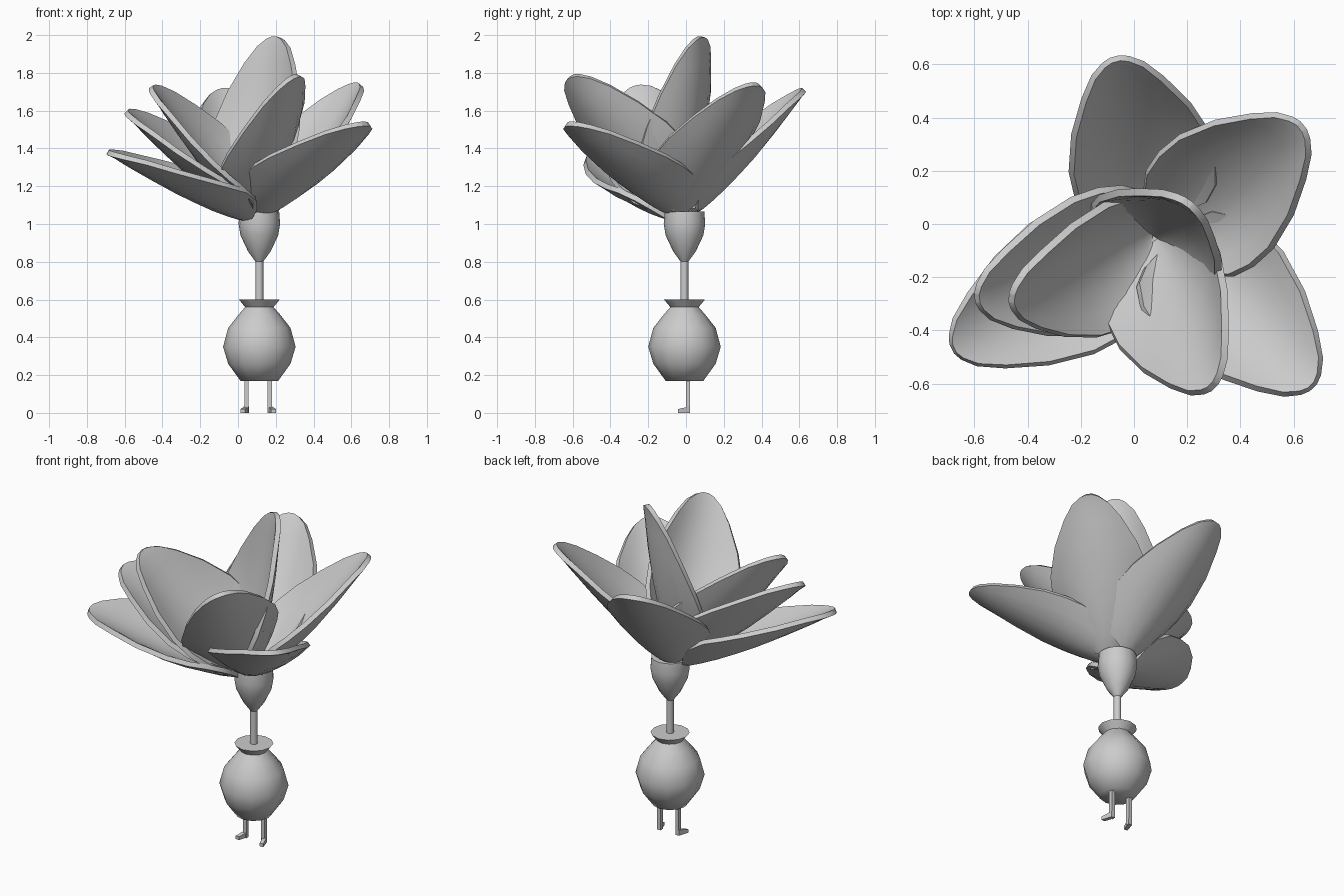
import bpy, bmesh, math
from mathutils import Vector

if "Cube" in bpy.data.objects:
    bpy.data.objects.remove(bpy.data.objects["Cube"])

CX, CY = 0.113, -0.008   # axis of the pot and stem


def finish(bm, name, angle=40):
    bmesh.ops.recalc_face_normals(bm, faces=bm.faces)
    me = bpy.data.meshes.new(name)
    bm.to_mesh(me)
    bm.free()
    ob = bpy.data.objects.new(name, me)
    bpy.context.collection.objects.link(ob)
    bpy.ops.object.select_all(action='DESELECT')
    ob.select_set(True)
    bpy.context.view_layer.objects.active = ob
    bpy.ops.object.shade_smooth_by_angle(angle=math.radians(angle))
    return ob


def lathe(name, profile, sides, angle=40):
    bm = bmesh.new()
    rings = [[bm.verts.new((CX + r * math.cos(2 * math.pi * i / sides),
                            CY + r * math.sin(2 * math.pi * i / sides), z))
              for i in range(sides)] for r, z in profile]
    for a, b in zip(rings, rings[1:]):
        for i in range(sides):
            j = (i + 1) % sides
            bm.faces.new((a[i], a[j], b[j], b[i]))
    bm.faces.new(rings[0])
    bm.faces.new(rings[-1])
    return finish(bm, name, angle)


# Petal outline: (fraction of length, half width, edge height, midrib height)
ROWS = [(0, .05, .01, 0), (.045, .135, .07, -.01), (.11, .20, .11, -.018),
        (.22, .25, .125, -.026), (.34, .272, .11, -.028), (.48, .27, .09, -.028),
        (.67, .225, .06, -.02), (.84, .155, .035, -.01), (.94, .098, .014, 0),
        (.985, .05, .004, 0), (1, .018, 0, 0)]
COLS = 8


def petal(name, base, tip, azimuth):
    """Cupped petal from base to tip, its outer face turned to the azimuth."""
    base, tip = Vector(base), Vector(tip)
    d = tip - base
    length = d.length
    d.normalize()
    a = math.radians(azimuth)
    out = Vector((math.cos(a), math.sin(a), 0))
    n = (-out + Vector((0, 0, out.dot(d) / d.z))).normalized()
    side = d.cross(n)
    bm = bmesh.new()
    grid = []
    for t, w, h, m in ROWS:
        row = []
        for i in range(COLS + 1):
            s = 2 * i / COLS - 1
            row.append(bm.verts.new(base + d * t * length + side * w * s
                                    + n * (m + (h - m) * s * s)))
        grid.append(row)
    for p, q in zip(grid, grid[1:]):
        for i in range(COLS):
            bm.faces.new((p[i], p[i + 1], q[i + 1], q[i]))
    ob = finish(bm, name)
    mod = ob.modifiers.new("thickness", 'SOLIDIFY')
    mod.thickness = 0.028
    mod.offset = 0
    bpy.ops.object.modifier_apply(modifier=mod.name)
    bpy.ops.object.shade_smooth_by_angle(angle=math.radians(40))


# Pot, stem and flower cup
lathe("pot", [(.10, .17), (.165, .26), (.192, .35), (.165, .45), (.11, .52),
              (.075, .56), (.108, .60)], 12, 70)
lathe("stem", [(.021, .57), (.021, .83)], 10)
lathe("flower_cup", [(.02, .80), (.06, .855), (.10, .94), (.11, 1.0), (.105, 1.065)], 16)

# Petals: base, tip, outward direction
PETALS = [
    ("petal_back", (.08, .05, 1.07), (-.07, .62, 1.71), 105),
    ("petal_back_right", (.18, -.03, 1.07), (.63, .365, 1.74), 38),
    ("petal_front_right", (.14, -.07, 1.06), (.67, -.61, 1.53), -45),
    ("petal_front", (.095, -.06, 1.06), (.295, -.61, 1.78), -33),
    ("petal_centre", (.09, -.04, 1.07), (.20, .08, 1.99), 56),
    ("petal_left_upper", (.06, -.03, 1.07), (-.46, -.28, 1.72), 161),
    ("petal_left_middle", (.04, -.02, 1.06), (-.59, -.28, 1.59), 165),
    ("petal_left_lower", (.04, -.04, 1.03), (-.68, -.47, 1.375), 184),
]
for p in PETALS:
    petal(*p)


# Legs with small splayed feet
def box(bm, lo, hi, toe_shift=0):
    for v in bmesh.ops.create_cube(bm, size=1)["verts"]:
        front, top = v.co.y < 0, v.co.z > 0
        x = (lo[0] if v.co.x < 0 else hi[0]) + toe_shift * front
        z = hi[2] if top else lo[2]
        if toe_shift and front and top:
            z -= .015
        v.co = Vector((x, lo[1] if front else hi[1], z))


for name, x, sgn in (("leg_left", .045, -1), ("leg_right", .168, 1)):
    bm = bmesh.new()
    box(bm, (x - .011, 0, 0), (x + .011, .022, .18))
    box(bm, (x - .012, -.042, 0), (x + .012, .022, .035), sgn * .02)
    finish(bm, name, 30)
